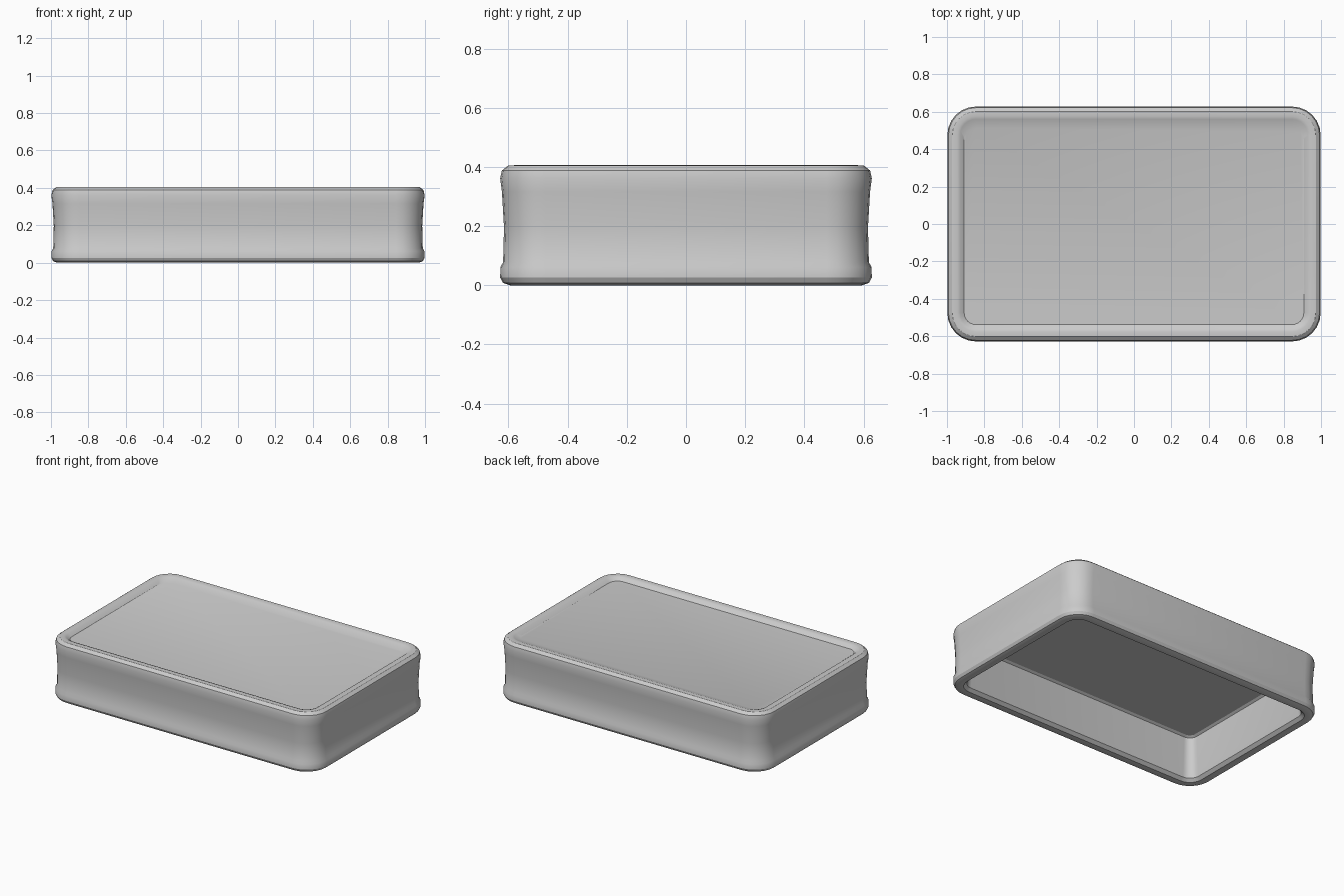
import bpy, bmesh, math

if "Cube" in bpy.data.objects:
    bpy.data.objects.remove(bpy.data.objects["Cube"])

HX, HY, R = 1.0, 0.63, 0.155   # half sizes and plan corner radius
SEG = 6                        # segments per rounded corner


def ring(bm, inset, z, back=0.0):
    """Rounded rectangle, inset from the outline; back pulls the +y side in."""
    hx, hy = HX - inset, HY - inset
    r = max(R - inset, 0.025)
    verts = []
    for k, (sx, sy) in enumerate([(1, 1), (-1, 1), (-1, -1), (1, -1)]):
        for i in range(SEG + 1):
            a = math.pi / 2 * (k + i / SEG)
            y = sy * (hy - r) + r * math.sin(a) - (back if sy > 0 else 0)
            verts.append(bm.verts.new((sx * (hx - r) + r * math.cos(a), y, z)))
    return verts


# Section through the wall: underside of the tray, inner wall, foot rim,
# slightly waisted outer wall, raised top lip, recessed tray
section = [
    (0.115, 0.310), (0.100, 0.300), (0.090, 0.060), (0.085, 0.025),
    (0.065, 0.006), (0.035, 0.004), (0.012, 0.012), (0.002, 0.030),
    (0.003, 0.065), (0.012, 0.082), (0.015, 0.200), (0.008, 0.320),
    (0.002, 0.365), (0.008, 0.392), (0.028, 0.408), (0.055, 0.410),
    (0.070, 0.405), (0.092, 0.388, 0.025),
]

bm = bmesh.new()
rings = [ring(bm, *p) for p in section]
for a, b in zip(rings, rings[1:]):
    n = len(a)
    for i in range(n):
        j = (i + 1) % n
        bm.faces.new((a[i], a[j], b[j], b[i]))
bm.faces.new(rings[0])     # inner ceiling
bm.faces.new(rings[-1])    # tray floor

# Foot sits on the ground
low = min(v.co.z for v in bm.verts)
for v in bm.verts:
    v.co.z -= low
bmesh.ops.recalc_face_normals(bm, faces=bm.faces)

mesh = bpy.data.meshes.new("box_lid")
bm.to_mesh(mesh)
bm.free()
lid = bpy.data.objects.new("box_lid", mesh)
bpy.context.collection.objects.link(lid)
bpy.context.view_layer.objects.active = lid
lid.select_set(True)
bpy.ops.object.shade_smooth_by_angle(angle=math.radians(30))
